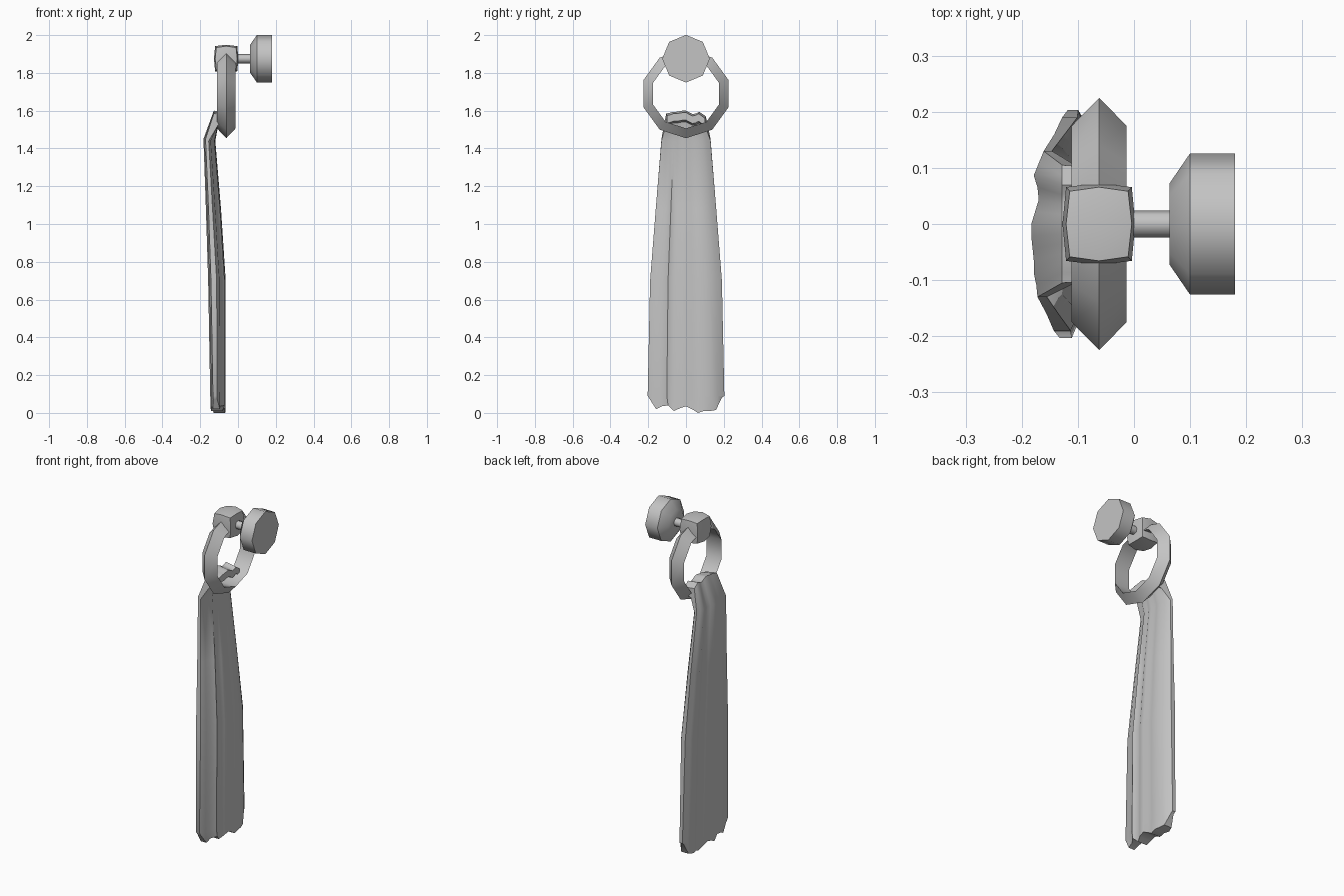
import bpy, bmesh, math

if "Cube" in bpy.data.objects:
    bpy.data.objects.remove(bpy.data.objects["Cube"], do_unlink=True)

grey = bpy.data.materials.new("plain_grey")
grey.use_nodes = True
COLOUR = (0.55, 0.55, 0.55, 1)
grey.diffuse_color = COLOUR
grey.node_tree.nodes["Principled BSDF"].inputs["Base Color"].default_value = COLOUR


def finish(name, bm, angle=50):
    """Turn a bmesh into a shaded object."""
    bmesh.ops.recalc_face_normals(bm, faces=bm.faces)
    mesh = bpy.data.meshes.new(name)
    bm.to_mesh(mesh)
    bm.free()
    mesh.materials.append(grey)
    obj = bpy.data.objects.new(name, mesh)
    bpy.context.collection.objects.link(obj)
    bpy.ops.object.select_all(action='DESELECT')
    obj.select_set(True)
    bpy.context.view_layer.objects.active = obj
    bpy.ops.object.shade_smooth_by_angle(angle=math.radians(angle))
    return obj


def bridge(bm, loops, closed):
    """Quad strips between consecutive closed loops of vertices."""
    pairs = list(zip(loops, loops[1:]))
    if closed:
        pairs.append((loops[-1], loops[0]))
    for a, b in pairs:
        n = len(a)
        for i in range(n):
            j = (i + 1) % n
            bm.faces.new((a[i], a[j], b[j], b[i]))


def lathe_x(name, profile, sides, z):
    """Solid turned around a horizontal axis along x, from (x, radius) pairs."""
    bm = bmesh.new()
    loops = []
    for x, r in profile:
        angles = [math.tau * i / sides for i in range(sides)]
        loops.append([bm.verts.new((x, r * math.sin(a), z + r * math.cos(a))) for a in angles])
    bridge(bm, loops, False)
    bm.faces.new(loops[0])
    bm.faces.new(loops[-1])
    return finish(name, bm)


# Wall mount and its post
AXIS_Z = 1.875
lathe_x("wall_knob", [(0.063, 0.072), (0.1, 0.126), (0.18, 0.126)], 8, AXIS_Z)
lathe_x("post", [(-0.02, 0.024), (0.07, 0.024)], 8, AXIS_Z)

# Rounded block holding the ring
bm = bmesh.new()
bmesh.ops.create_cube(bm, size=2)
bmesh.ops.subdivide_edges(bm, edges=bm.edges, cuts=1, use_grid_fill=True)
for v in bm.verts:
    corners = sum(abs(c) > 0.5 for c in v.co)
    k = {1: 1.0, 2: 0.9, 3: 0.8}[corners]
    v.co = (-0.0625 + v.co.x * k * 0.065, v.co.y * k * 0.073, AXIS_Z + v.co.z * k * 0.074)
finish("ring_holder", bm, 65)

# Ten-sided ring with a wedge section
bm = bmesh.new()
section = [(0.236, 0), (0.184, -0.049), (0.184, 0.049)]
loops = []
for i in range(10):
    a = math.tau * i / 10
    loops.append([bm.verts.new((-0.062 + x, r * math.sin(a), 1.69 - r * math.cos(a)))
                  for r, x in section])
bridge(bm, loops, True)
finish("towel_ring", bm)

# Towel: rows of half width, then x and z of the outer and inner faces
rows = [
    (0.19, -0.145, 0.0, -0.065, 0.0),
    (0.203, -0.147, 0.09, -0.065, 0.09),
    (0.19, -0.158, 0.7, -0.065, 0.7),
    (0.16, -0.17, 1.08, -0.09, 1.08),
    (0.13, -0.183, 1.45, -0.12, 1.44),
    (0.105, -0.128, 1.6, -0.105, 1.54),
    (0.1, -0.06, 1.59, -0.06, 1.55),
]
# Fold depth across the width for each face, and the wavy hem height
inner_folds = [0.8, 0.55, 0.5, 0.1, 0.3, 0.05, 0, 0.1, 0.05, 0, 0.1, 0.25, 0.6]
outer_folds = [0.25, 0.2, 0.1, 0.1, 0.05, 0, 0, 0.15, 0.3, 0.25, 0.1, 0.3, 0.5]
hem = [0.07, 0.02, 0.035, 0.04, 0.01, 0.025, 0.035, 0.02, 0, 0.01, 0.01, 0.015, 0.08]
COLS = len(hem)

bm = bmesh.new()
loops = []
for k, (w, xo, zo, xi, zi) in enumerate(rows):
    outer, inner = [], []
    for c in range(COLS):
        y = w * (2 * c / (COLS - 1) - 1)
        lift = hem[c] if k == 0 else 0
        gather = k >= 5
        sag = 0.06 * outer_folds[c] if gather else 0
        depth = 0 if gather else min(0.06, (xi - xo) * 0.7)
        outer.append(bm.verts.new((xo + depth * outer_folds[c], y, zo + lift - sag)))
        inner.append(bm.verts.new((xi - depth * inner_folds[c], y, zi + lift - sag)))
    loops.append(outer + inner[::-1])
bridge(bm, loops, False)
# Close the hem and the tucked end
for loop in (loops[0], loops[-1]):
    n = len(loop)
    for c in range(COLS - 1):
        bm.faces.new((loop[c], loop[c + 1], loop[n - 2 - c], loop[n - 1 - c]))
finish("towel", bm)
